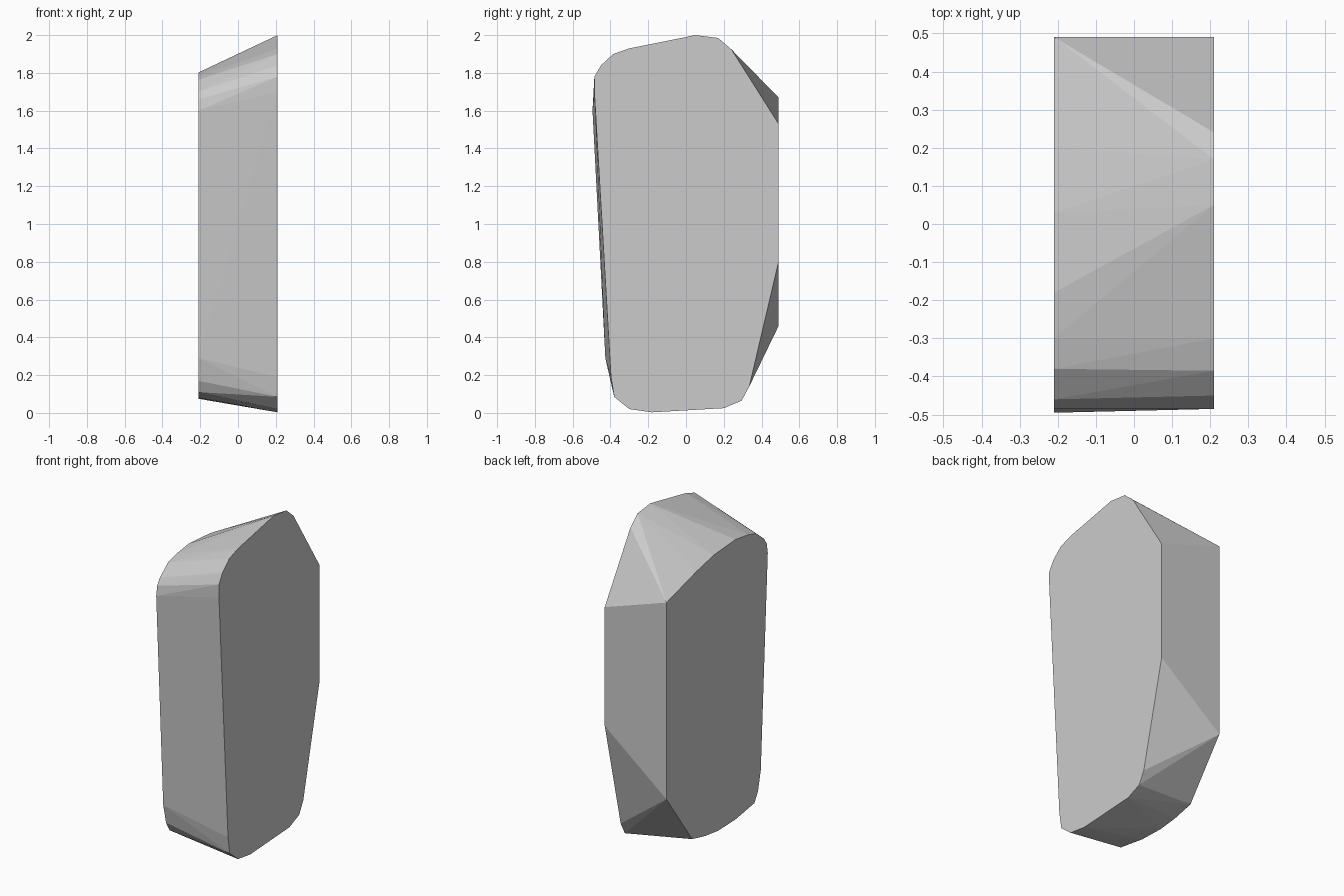
import bpy
import bmesh

cube = bpy.data.objects.get("Cube")
if cube:
    bpy.data.objects.remove(cube, do_unlink=True)

# Plain grey stone
grey = bpy.data.materials.new("stone_grey")
grey.use_nodes = True
colour = (0.6, 0.6, 0.6, 1)
grey.diffuse_color = colour
grey.node_tree.nodes["Principled BSDF"].inputs["Base Color"].default_value = colour

HALF_WIDTH = 0.21

# Side outlines as (y, z): the tall left face and the shorter right face
left_outline = [
    (0.05, 2.0), (0.17, 1.985), (0.24, 1.925), (0.49, 1.53), (0.49, 0.8),
    (0.335, 0.14), (0.295, 0.065), (0.2, 0.025), (-0.18, 0.003), (-0.3, 0.02),
    (-0.38, 0.085), (-0.397, 0.19), (-0.485, 1.7), (-0.485, 1.78),
    (-0.45, 1.84), (-0.385, 1.9), (-0.3, 1.93),
]
right_outline = [
    (0.49, 1.67), (0.2, 1.75), (0.03, 1.787), (-0.18, 1.802), (-0.3, 1.785),
    (-0.38, 1.763), (-0.46, 1.7), (-0.485, 1.66), (-0.495, 1.6),
    (-0.427, 0.29), (-0.4, 0.17), (-0.365, 0.11), (-0.18, 0.08),
    (-0.015, 0.075), (0.11, 0.09), (0.24, 0.12), (0.49, 0.46),
]

# Faceted slab: the convex skin stretched between the two outlines
bm = bmesh.new()
for x, outline in ((HALF_WIDTH, left_outline), (-HALF_WIDTH, right_outline)):
    for y, z in outline:
        bm.verts.new((x, y, z))
hull = bmesh.ops.convex_hull(bm, input=bm.verts[:])
unused = {g for g in hull["geom_interior"] + hull["geom_unused"]
          if isinstance(g, bmesh.types.BMVert)}
bmesh.ops.delete(bm, geom=list(unused), context='VERTS')
bmesh.ops.dissolve_limit(bm, angle_limit=0.005, verts=bm.verts[:], edges=bm.edges[:])
bmesh.ops.recalc_face_normals(bm, faces=bm.faces[:])

mesh = bpy.data.meshes.new("stone_slab")
bm.to_mesh(mesh)
bm.free()
mesh.materials.append(grey)
slab = bpy.data.objects.new("stone_slab", mesh)
bpy.context.collection.objects.link(slab)
